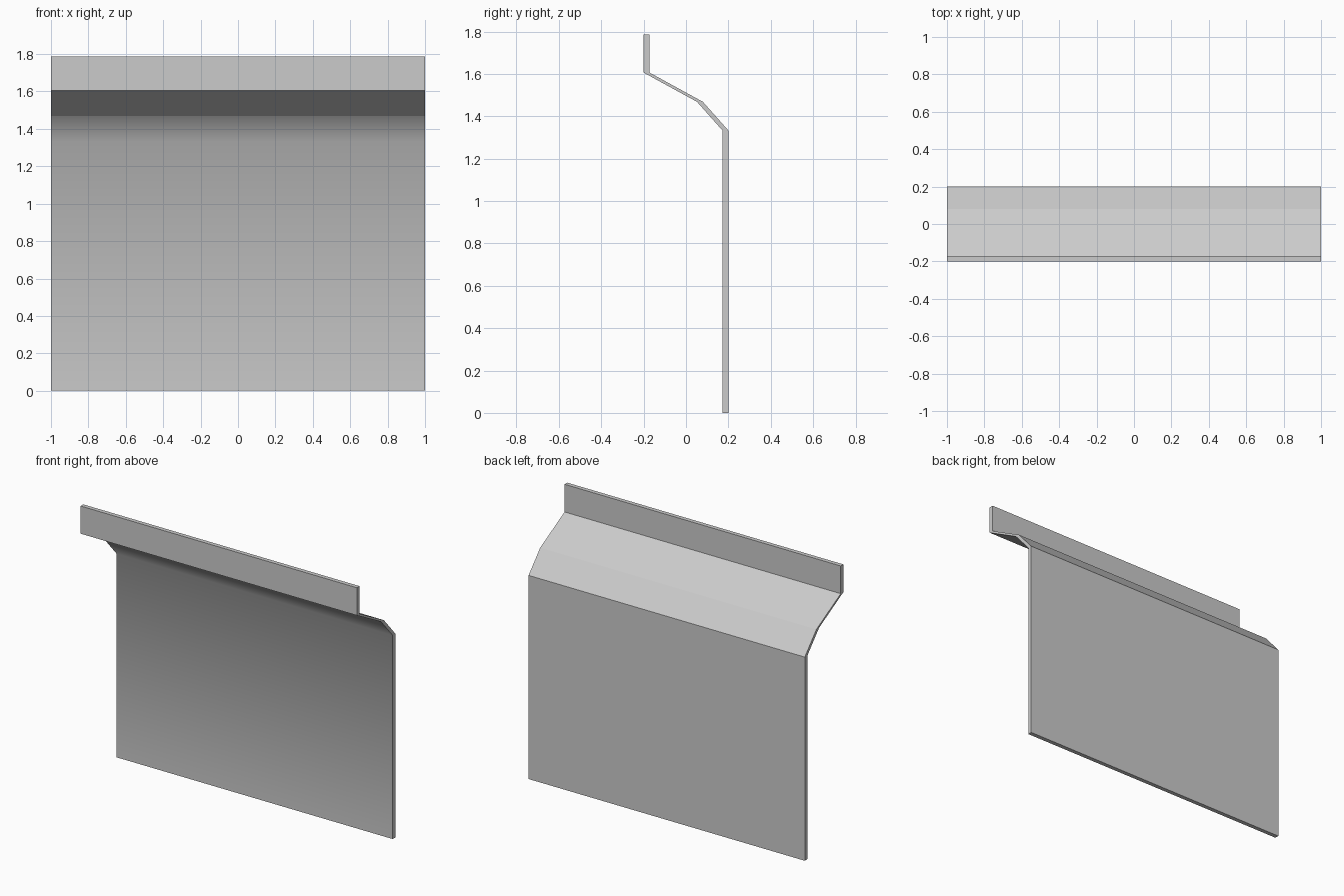
import bpy, bmesh

if "Cube" in bpy.data.objects:
    bpy.data.objects.remove(bpy.data.objects["Cube"])

# Bent sheet: front edge of the cross-section (y, z), bottom to top
FRONT = [(0.172, 0.0), (0.172, 1.333), (0.052, 1.468), (-0.2, 1.606), (-0.2, 1.787)]
THICK = 0.028
HALF_W = 1.0

bm = bmesh.new()


def vert_row(x, shift):
    return [bm.verts.new((x, y + shift, z)) for y, z in FRONT]


fl, fr = vert_row(-HALF_W, 0), vert_row(HALF_W, 0)
bl, br = vert_row(-HALF_W, THICK), vert_row(HALF_W, THICK)

# Front, back and side strips of the sheet
for i in range(len(FRONT) - 1):
    for a, b in ((fl, fr), (br, bl), (fr, br), (bl, fl)):
        bm.faces.new((a[i], b[i], b[i + 1], a[i + 1]))

# Bottom and top edges
bm.faces.new((fl[0], bl[0], br[0], fr[0]))
bm.faces.new((fl[-1], fr[-1], br[-1], bl[-1]))
bmesh.ops.recalc_face_normals(bm, faces=bm.faces)

# Crisp folds everywhere except the soft lower bend on the front
for f in bm.faces:
    f.smooth = True
for e in bm.edges:
    e.smooth = False
bm.edges.get((fl[1], fr[1])).smooth = True

mesh = bpy.data.meshes.new("bent_panel")
bm.to_mesh(mesh)
bm.free()
panel = bpy.data.objects.new("bent_panel", mesh)
bpy.context.collection.objects.link(panel)
